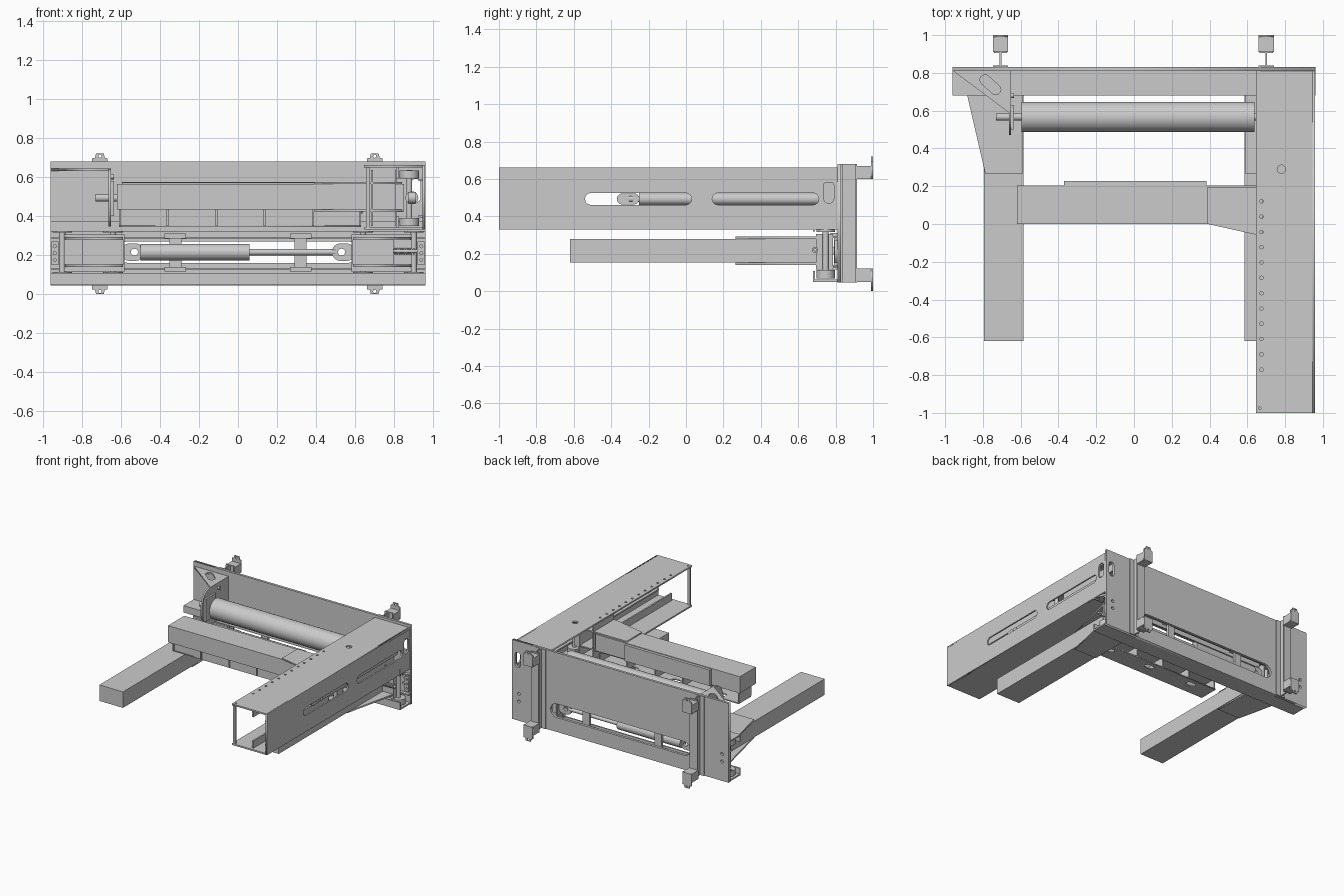
import bpy, bmesh, math
from mathutils import Matrix, Vector

if "Cube" in bpy.data.objects:
    bpy.data.objects.remove(bpy.data.objects["Cube"])


def finish(name, bm, smooth=False):
    bmesh.ops.remove_doubles(bm, verts=bm.verts, dist=1e-5)
    bmesh.ops.recalc_face_normals(bm, faces=bm.faces)
    me = bpy.data.meshes.new(name)
    bm.to_mesh(me)
    bm.free()
    ob = bpy.data.objects.new(name, me)
    bpy.context.collection.objects.link(ob)
    if smooth:
        bpy.ops.object.select_all(action='DESELECT')
        bpy.context.view_layer.objects.active = ob
        ob.select_set(True)
        bpy.ops.object.shade_smooth_by_angle(angle=math.radians(35))
    return ob


def box(name, x0, x1, y0, y1, z0, z1):
    bm = bmesh.new()
    m = Matrix.Translation(((x0 + x1) / 2, (y0 + y1) / 2, (z0 + z1) / 2))
    bmesh.ops.create_cube(bm, size=1, matrix=m @ Matrix.Diagonal((x1 - x0, y1 - y0, z1 - z0, 1)))
    return finish(name, bm)


def rod(name, axis, a, b, c1, c2, r, n=32):
    """Cylinder from a to b along an axis; c1, c2 are the other two coordinates in xyz order."""
    d = Vector([float(axis == k) for k in 'XYZ'])
    mid = {'X': ((a + b) / 2, c1, c2), 'Y': (c1, (a + b) / 2, c2), 'Z': (c1, c2, (a + b) / 2)}[axis]
    bm = bmesh.new()
    bmesh.ops.create_cone(bm, cap_ends=True, segments=n, radius1=r, radius2=r, depth=b - a,
                          matrix=Matrix.Translation(mid) @ d.to_track_quat('Z', 'Y').to_matrix().to_4x4())
    return finish(name, bm, True)


def rect(u0, u1, v0, v1):
    return [(u0, v0), (u1, v0), (u1, v1), (u0, v1)]


def slot(u, v, length, r, ang=0, n=8):
    """Rounded slot outline; length 0 gives a circle."""
    pts, h = [], max(length / 2 - r, 0)
    for s in (1, -1):
        for i in range(n + 1):
            t = -math.pi / 2 + math.pi * i / n
            p = Vector((s * (h + r * math.cos(t)), s * r * math.sin(t)))
            p.rotate(Matrix.Rotation(ang, 2))
            if not pts or (Vector(pts[-1]) - p - Vector((u, v))).length > 1e-5:
                pts.append((u + p.x, v + p.y))
    if h == 0:
        pts.pop()
    return pts


def plate(name, axis, w0, w1, outline, holes=()):
    """Flat plate with holes, thickness w0..w1 along the axis."""
    cu = bpy.data.curves.new(name, 'CURVE')
    cu.dimensions, cu.fill_mode, cu.extrude = '2D', 'BOTH', (w1 - w0) / 2
    for loop in [outline, *holes]:
        sp = cu.splines.new('POLY')
        sp.points.add(len(loop) - 1)
        for p, (u, v) in zip(sp.points, loop):
            p.co = (u, v, 0, 1)
        sp.use_cyclic_u = True
    tmp = bpy.data.objects.new(name, cu)
    bpy.context.collection.objects.link(tmp)
    me = bpy.data.meshes.new_from_object(tmp.evaluated_get(bpy.context.evaluated_depsgraph_get()))
    bm = bmesh.new()
    bm.from_mesh(me)
    bpy.data.objects.remove(tmp)
    bpy.data.meshes.remove(me)
    for v in bm.verts:
        a, b, w = v.co.x, v.co.y, v.co.z + (w0 + w1) / 2
        v.co = {'X': (w, a, b), 'Y': (a, w, b), 'Z': (a, b, w)}[axis]
    return finish(name, bm)


# --- Back frame: plate with window and slot, upper and lower slide rails
plate('back_plate', 'Y', 0.81, 0.83, rect(-0.96, 0.96, 0.045, 0.68),
      [slot(0, 0.215, 1.24, 0.055), slot(0.91, 0.53, 0.12, 0.025, math.pi / 2),
       slot(-0.9, 0.2, 0, 0.012), slot(0.9, 0.2, 0, 0.012), slot(-0.9, 0.26, 0, 0.012), slot(0.9, 0.26, 0, 0.012)])
box('upper_rail_deck', -0.96, 0.65, 0.69, 0.81, 0.365, 0.375)
box('upper_rail_lip', -0.96, 0.96, 0.68, 0.69, 0.32, 0.375)
box('lower_rail_floor', -0.96, 0.96, 0.68, 0.81, 0.05, 0.062)
box('lower_rail_lip', -0.96, 0.96, 0.68, 0.69, 0.062, 0.108)
box('upper_rail_ledge', -0.96, 0.96, 0.785, 0.81, 0.283, 0.293)
box('lower_rail_ledge', -0.96, 0.96, 0.785, 0.81, 0.125, 0.135)

# --- Rear mast rails (I section) and mounting hooks
for side, cx in (('left', -0.707), ('right', 0.7)):
    box(side + '_mast_front_flange', cx - 0.04, cx + 0.04, 0.83, 0.838, 0.045, 0.68)
    box(side + '_mast_web', cx - 0.005, cx + 0.005, 0.838, 0.907, 0.045, 0.68)
    box(side + '_mast_rear_flange', cx - 0.035, cx + 0.035, 0.905, 0.915, 0.045, 0.68)
    for lvl, z0, z1, tip in (('upper', 0.60, 0.67, 0.72), ('lower', 0.05, 0.12, 0.0)):
        s = 1 if lvl == 'upper' else -1
        for k, x in enumerate((cx - 0.04, cx + 0.032)):
            box(f'{side}_{lvl}_hook_cheek_{k}', x, x + 0.008, 0.91, 0.99, z0, z1)
        for k, z in enumerate((z0, z1 - 0.008)):
            box(f'{side}_{lvl}_hook_shelf_{k}', cx - 0.04, cx + 0.04, 0.91, 0.99, z, z + 0.008)
        base = z0 if s > 0 else z1
        plate(f'{side}_{lvl}_hook_plate', 'Y', 0.99, 1.0,
              [(cx - 0.04, base), (cx + 0.04, base), (cx + 0.04, tip - s * 0.025), (cx + 0.025, tip - s * 0.022),
               (cx + 0.02, tip), (cx - 0.02, tip), (cx - 0.025, tip - s * 0.022), (cx - 0.04, tip - s * 0.025)],
              [slot(cx, tip - s * 0.014, 0, 0.008)])

# --- Upper arm: channel open on its inner side
plate('upper_arm_side', 'X', 0.945, 0.957, rect(-1, 0.81, 0.33, 0.66),
      [slot(-0.255, 0.493, 0.57, 0.032), slot(0.425, 0.493, 0.57, 0.032), slot(0.763, 0.53, 0.12, 0.028, math.pi / 2)])
plate('upper_arm_top', 'Z', 0.648, 0.66, rect(0.645, 0.957, -1, 0.82),
      [slot(0.675, 0.12 - 0.081 * i, 0, 0.009) for i in range(12)]
      + [slot(0.78, 0.29, 0, 0.022), slot(0.665, -0.975, 0, 0.007)])
box('upper_arm_bottom', 0.645, 0.957, -1, 0.82, 0.33, 0.342)
box('upper_arm_front_bar', 0.655, 0.675, -1, -0.985, 0.33, 0.66)
for lvl, z, zl in (('upper', 0.578, 0.59), ('lower', 0.392, 0.342)):
    box(f'arm_{lvl}_track', 0.925, 0.95, -0.98, 0.8, z, z + 0.012)
    box(f'arm_{lvl}_track_lip', 0.81, 0.822, -0.98, 0.8, zl, zl + 0.058)
rod('arm_cylinder', 'Y', -0.25, 0.71, 0.89, 0.493, 0.033)
rod('arm_cylinder_rod', 'Y', -0.33, -0.25, 0.89, 0.493, 0.017)
plate('arm_cylinder_clevis', 'X', 0.87, 0.91, slot(-0.31, 0.493, 0.12, 0.03), [slot(-0.295, 0.493, 0, 0.015)])

# --- Cross arm with gusset, ribbed underside and its carriage
box('cross_arm', -0.62, 0.66, 0.0, 0.205, 0.432, 0.565)
for n, z in (('top', 0.565), ('bottom', 0.422)):
    plate(f'cross_arm_{n}_gusset', 'Z', z, z + 0.01,
          [(0.39, 0), (0.66, -0.06), (0.84, -0.06), (0.84, 0.195), (0.39, 0.195)])
box('cross_arm_rear_pad', -0.37, 0.385, 0.205, 0.228, 0.432, 0.56)
plate('underside_plate', 'Z', 0.343, 0.352, rect(-0.61, 0.63, 0.05, 0.205),
      [slot(x, 0.15, 0.08, 0.022) for x in (-0.42, -0.02, 0.36)])
box('underside_web', -0.61, 0.63, 0.05, 0.06, 0.35, 0.432)
for i, x in enumerate((-0.61, -0.365, -0.115, 0.13, 0.38, 0.62)):
    box(f'underside_rib_{i}', x, x + 0.01, 0.04, 0.2, 0.35, 0.432)
for i, x in enumerate((0.68, 0.805)):
    box(f'cross_carriage_plate_{i}', x, x + 0.01, -0.06, 0.2, 0.35, 0.635)
box('cross_carriage_block', 0.815, 0.85, -0.06, 0.2, 0.42, 0.565)
for i, y in enumerate((-0.02, 0.16)):
    for z0 in (0.348, 0.592):
        rod('cross_carriage_roller', 'Z', z0, z0 + 0.042, 0.877, y, 0.05)
    rod('cross_carriage_pin', 'Z', 0.35, 0.635, 0.877, y, 0.015, 16)

# --- Large roller with end bracket
rod('main_roller', 'X', -0.595, 0.638, 0.567, 0.493, 0.08, 48)
rod('roller_shaft', 'X', -0.73, 0.66, 0.567, 0.493, 0.019, 24)
nose = [(0.57 - 0.1 * math.sin(t), 0.493 + 0.148 * math.cos(t)) for t in [math.pi * i / 10 for i in range(11)]]
plate('roller_end_bracket', 'X', -0.663, -0.65, [(0.81, 0.641)] + nose + [(0.81, 0.345)])
box('roller_bracket_pad', -0.65, -0.635, 0.5, 0.63, 0.40, 0.58)
plate('left_top_gusset', 'Z', 0.63, 0.642, [(-0.957, 0.81), (-0.65, 0.81), (-0.65, 0.58)],
      [slot(-0.76, 0.737, 0.13, 0.027, math.radians(-42))])
for i, z in enumerate((0.60, 0.42)):
    rod('roller_bracket_bolt', 'X', -0.65, -0.635, 0.68, z, 0.012, 12)

# --- Lower arms and their sliding carriages, mirrored left and right
for side, s in (('left', -1), ('right', 1)):
    def sbox(name, a, b, *rest):
        return box(f'{side}_{name}', min(s * a, s * b), max(s * a, s * b), *rest)
    sbox('lower_arm', 0.585, 0.795, -0.62, 0.70, 0.152, 0.28)
    for n, z in (('top', 0.28), ('bottom', 0.14)):
        plate(f'{side}_lower_arm_{n}_gusset', 'Z', z, z + 0.012,
              [(s * 0.59, 0.265), (s * 0.787, 0.265), (s * 0.885, 0.69), (s * 0.885, 0.78), (s * 0.59, 0.78)])
    sbox('lower_carriage', 0.58, 0.885, 0.695, 0.72, 0.115, 0.305)
    for x in (0.59, 0.88):
        sbox('carriage_cheek', x, x + 0.01, 0.70, 0.785, 0.115, 0.305)
    for x in (0.64, 0.90):
        for z in (0.068, 0.315):
            rod(f'{side}_carriage_roller', 'Z', z, z + 0.045, s * x, 0.747, 0.05)
        rod(f'{side}_carriage_pin', 'Z', 0.068, 0.36, s * x, 0.747, 0.016, 16)
    # end stop with bolt holes
    plate(f'{side}_end_stop', 'Y', 0.795, 0.81, rect(*sorted((s * 0.955, s * 0.92)), 0.15, 0.27),
          [slot(s * 0.938, z, 0, 0.008) for z in (0.175, 0.21, 0.245)])
    # cylinder lug
    plate(f'{side}_cylinder_lug', 'Y', 0.74, 0.765, slot(s * 0.54, 0.215, 0.12, 0.045), [slot(s * 0.53, 0.215, 0, 0.018)])
    # cylinder support strap
    sbox('cylinder_strap', 0.29, 0.35, 0.79, 0.81, 0.12, 0.31)
    for z in (0.115, 0.285):
        sbox('strap_foot', 0.265, 0.375, 0.77, 0.81, z, z + 0.025)

# --- Slide cylinder and tension spring
rod('slide_cylinder', 'X', -0.5, 0.06, 0.752, 0.215, 0.042)
rod('slide_cylinder_rod', 'X', 0.06, 0.5, 0.752, 0.215, 0.016, 24)
for i in range(9):
    rod('spring_coil', 'X', 0.80 + 0.012 * i, 0.807 + 0.012 * i, 0.69, 0.22, 0.017, 16)
rod('spring_core', 'X', 0.79, 0.92, 0.69, 0.22, 0.010, 12)
